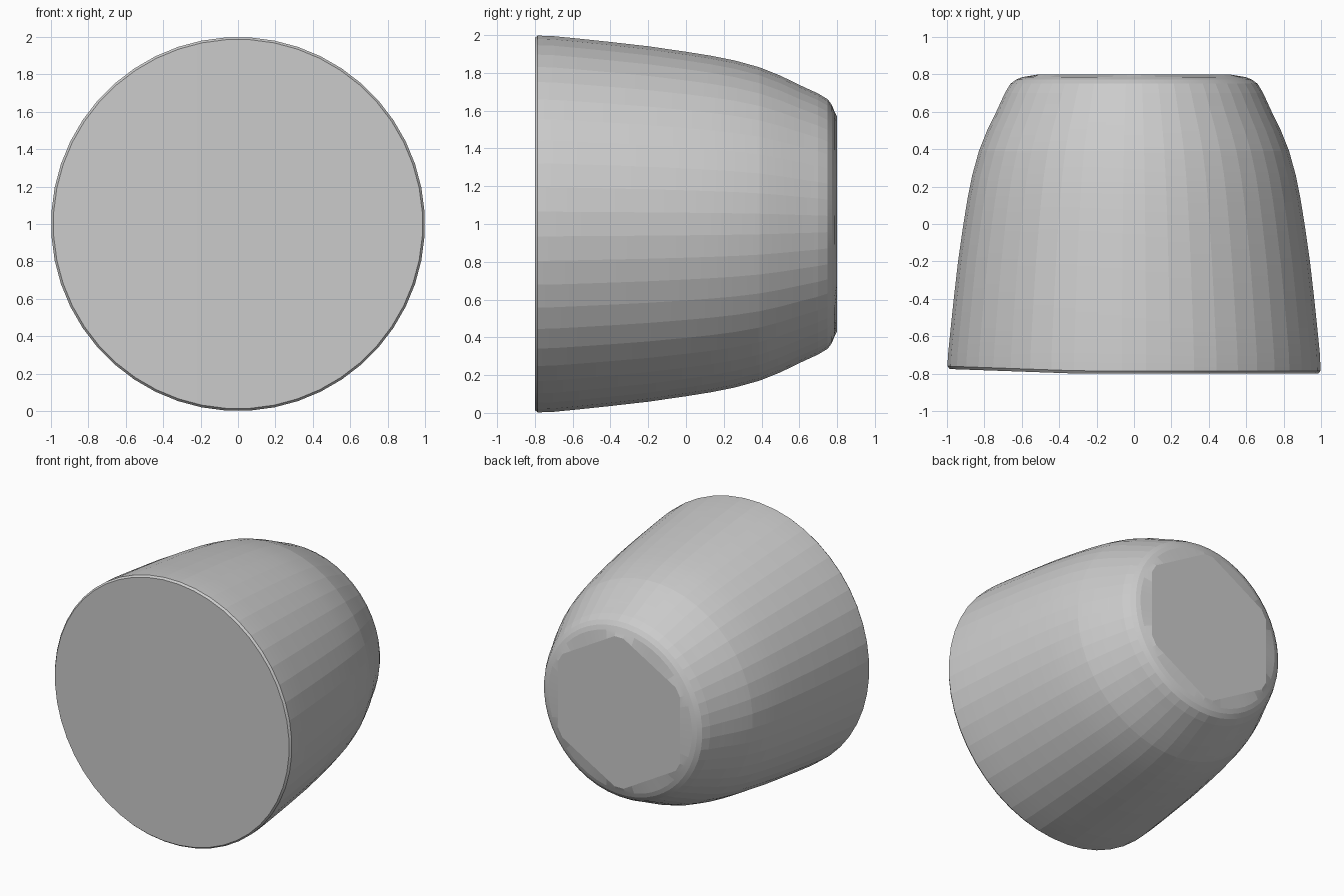
import bpy, bmesh
from math import cos, sin, pi, radians

if "Cube" in bpy.data.objects:
    bpy.data.objects.remove(bpy.data.objects["Cube"])

N = 48
# (y, radius) along the axis, front to back
PROFILE = [(-0.80, 0.988), (-0.785, 1.0), (-0.70, 0.997), (-0.55, 0.982),
           (-0.40, 0.966), (-0.20, 0.943), (0.0, 0.914), (0.13, 0.893),
           (0.26, 0.867), (0.39, 0.831), (0.50, 0.787), (0.60, 0.738),
           (0.70, 0.692), (0.75, 0.662), (0.772, 0.632), (0.785, 0.60)]


def polygon_factor(angle, sides):
    """Radius factor of a regular polygon whose corners lie on the unit circle."""
    step = 2 * pi / sides
    return cos(step / 2) / cos(angle % step - step / 2)


bm = bmesh.new()


def add_ring(y, r, facet, sides=24, tilt=0.0):
    ring = []
    for i in range(N):
        a = 2 * pi * (i + 0.5) / N
        # blend from a round section to a faceted one
        f = 1 + facet * (polygon_factor(a + pi / sides, sides) * 1.006 - 1)
        x, z = r * f * cos(a), r * f * sin(a)
        dy = tilt * max(0.0, (-0.3 - x) / 0.7)
        ring.append(bm.verts.new((x, y + dy, 1 + z)))
    return ring


# body: coarser facets at the front, rounder towards the back
rings = []
for y, r in PROFILE:
    t = (y + 0.8) / 1.6
    rings.append(add_ring(y, r, max(0.0, 1 - 1.5 * t), tilt=0.025 if y < -0.75 else 0.0))

# back edge ring becomes a six-sided flat
rings.append(add_ring(0.80, 0.585, 1.0, sides=6))

for lower, upper in zip(rings, rings[1:]):
    for i in range(N):
        j = (i + 1) % N
        bm.faces.new((lower[i], lower[j], upper[j], upper[i]))
bm.faces.new(rings[-1])

# front cap in upright strips so its slight slant stays clean
front = rings[0]
for i in range(N // 2 - 1):
    bm.faces.new((front[i], front[i + 1], front[N - 2 - i], front[N - 1 - i]))

bmesh.ops.recalc_face_normals(bm, faces=bm.faces)
mesh = bpy.data.meshes.new("tapered_plug")
bm.to_mesh(mesh)
bm.free()
plug = bpy.data.objects.new("tapered_plug", mesh)
bpy.context.collection.objects.link(plug)

# smooth side wall with crisp end caps
bpy.context.view_layer.objects.active = plug
plug.select_set(True)
bpy.ops.object.shade_smooth_by_angle(angle=radians(6))
